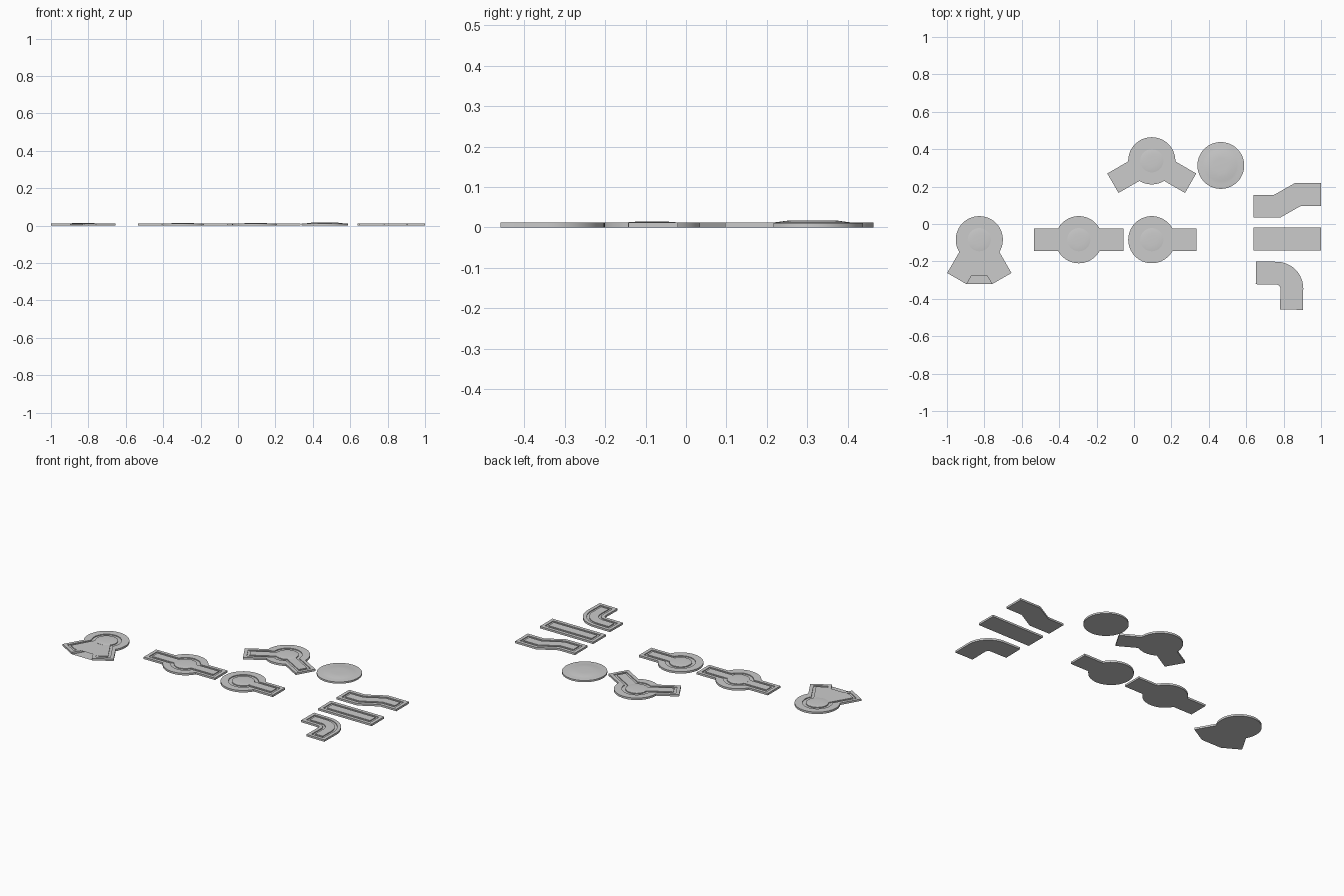
import bpy
import bmesh
from math import sin, cos, asin, pi, radians
from mathutils import Vector

if "Cube" in bpy.data.objects:
    bpy.data.objects.remove(bpy.data.objects["Cube"])

TOP, FLOOR = 0.012, 0.007


def finish(name, bm):
    bmesh.ops.recalc_face_normals(bm, faces=bm.faces)
    me = bpy.data.meshes.new(name)
    bm.to_mesh(me)
    bm.free()
    ob = bpy.data.objects.new(name, me)
    bpy.context.collection.objects.link(ob)
    bpy.ops.object.select_all(action='DESELECT')
    ob.select_set(True)
    bpy.context.view_layer.objects.active = ob
    bpy.ops.object.shade_smooth_by_angle(angle=radians(30))
    return ob


def stack(bm, loops):
    # bridge matching loops, then cap both ends
    rings = [[bm.verts.new(p) for p in loop] for loop in loops]
    n = len(rings[0])
    for a, b in zip(rings, rings[1:]):
        for i in range(n):
            j = (i + 1) % n
            bm.faces.new((a[i], a[j], b[j], b[i]))
    caps = [bm.faces.new(rings[0]), bm.faces.new(rings[-1])]
    bmesh.ops.triangulate(bm, faces=caps)


def tile(name, outlines):
    # plate with a groove running between the middle and inner outlines
    outer, mid, inner = outlines
    levels = [(outer, 0), (outer, TOP), (mid, TOP), (mid, FLOOR),
              (inner, FLOOR), (inner, TOP)]
    bm = bmesh.new()
    stack(bm, [[(x, y, z) for x, y in o] for o, z in levels])
    finish(name, bm)


def lathe(name, centre, profile, seg=48):
    bm = bmesh.new()
    stack(bm, [[(centre[0] + r * cos(2 * pi * i / seg),
                 centre[1] + r * sin(2 * pi * i / seg), z)
                for i in range(seg)] for r, z in profile])
    finish(name, bm)


def hub_outline(centre, arms, radius, half, length):
    c = Vector(centre)
    t = asin(half / radius)
    pts = []
    for k, deg in enumerate(arms):
        a = radians(deg)
        nxt = radians(arms[(k + 1) % len(arms)])
        while nxt <= a + 1e-6:
            nxt += 2 * pi
        d = Vector((cos(a), sin(a)))
        s = Vector((-d.y, d.x))
        pts += [c + d * length - s * half, c + d * length + s * half]
        start, end, n = a + t, nxt - t, 32
        pts += [c + radius * Vector((cos(start + (end - start) * i / n),
                                     sin(start + (end - start) * i / n)))
                for i in range(n + 1)]
    return pts


def hub(name, centre, arms):
    tile(name, [hub_outline(centre, arms, r, w, 0.24 - e)
                for r, w, e in ((0.126, 0.06, 0), (0.083, 0.04, 0.02),
                                (0.063, 0.026, 0.034))])
    # low swelling in the middle of the hub
    lathe(name + "_crown", centre, [(0.062, TOP - 0.002), (0.062, TOP + 0.0003),
                                    (0.05, 0.0138), (0.03, 0.0145), (0.01, 0.0147)])


def ribbon_outline(path, half, inset):
    p = [Vector(q) for q in path]
    dirs = [(b - a).normalized() for a, b in zip(p, p[1:])]
    p[0] = p[0] + dirs[0] * inset
    p[-1] = p[-1] - dirs[-1] * inset
    left, right = [], []
    for i, q in enumerate(p):
        d0, d1 = dirs[max(i - 1, 0)], dirs[min(i, len(dirs) - 1)]
        n0, n1 = Vector((-d0.y, d0.x)), Vector((-d1.y, d1.x))
        m = (n0 + n1).normalized()
        m *= half / m.dot(n0)
        left.append(q + m)
        right.append(q - m)
    return right + left[::-1]


def ribbon(name, path):
    tile(name, [ribbon_outline(path, w, e)
                for w, e in ((0.061, 0), (0.04, 0.02), (0.026, 0.034))])


# hub tiles with one or two arms
hub("narrow_fork_tile", (-0.827, -0.084), (-120, -60))
hub("through_tile", (-0.295, -0.084), (0, 180))
hub("dead_end_tile", (0.095, -0.084), (0,))
hub("wide_fork_tile", (0.095, 0.338), (-150, -30))

# path tiles: straight, offset and curved
ribbon("straight_tile", [(0.64, -0.081), (1.0, -0.081)])
ribbon("offset_tile", [(0.64, 0.095), (0.765, 0.095), (0.875, 0.157), (1.0, 0.157)])
arc = [(0.762 + 0.082 * sin(i * pi / 24), -0.345 + 0.082 * cos(i * pi / 24))
       for i in range(13)]
ribbon("curved_tile", [(0.652, -0.261)] + arc + [(0.842, -0.458)])

# round tile with a soft mound
lathe("round_tile", (0.464, 0.313),
      [(0.125, 0), (0.125, 0.0105), (0.11, 0.0118), (0.098, 0.0122), (0.085, 0.0135),
       (0.065, 0.0165), (0.04, 0.0172), (0.01, 0.0174)], 64)
